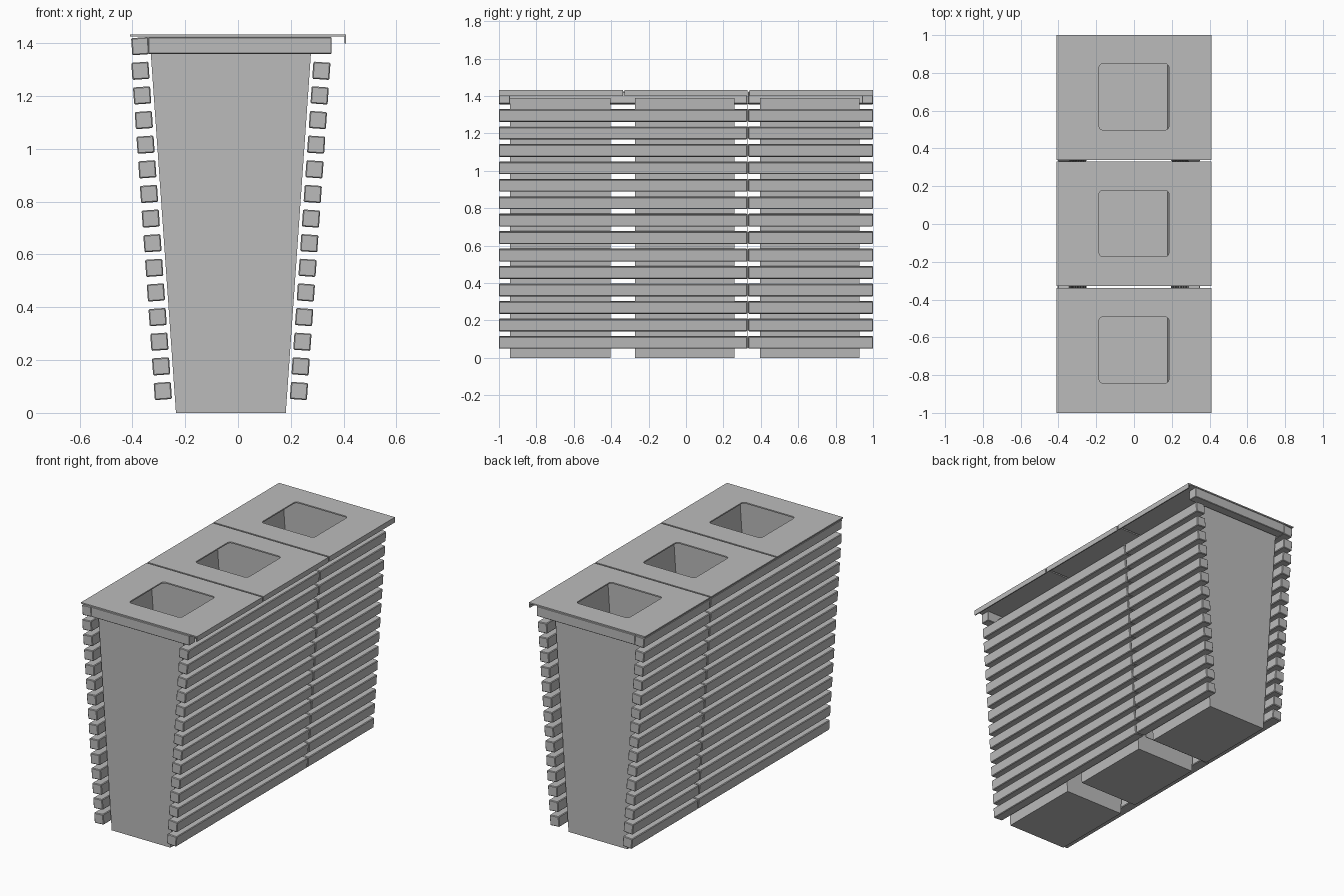
import bpy, bmesh, math
from mathutils import Vector, Matrix

cube = bpy.data.objects.get("Cube")
if cube:
    bpy.data.objects.remove(cube, do_unlink=True)

GREY = 0.5
mat = bpy.data.materials.new("light_grey")
mat.use_nodes = True
mat.diffuse_color = (GREY, GREY, GREY, 1)
mat.node_tree.nodes["Principled BSDF"].inputs["Base Color"].default_value = (GREY, GREY, GREY, 1)

MID = -0.027                    # centre line of bins and cladding
LEAN = 0.07                     # outward slope of the sides
TOP = 1.425                     # underside of the lids


def finish(name, bm):
    bmesh.ops.recalc_face_normals(bm, faces=bm.faces)
    me = bpy.data.meshes.new(name)
    bm.to_mesh(me)
    bm.free()
    ob = bpy.data.objects.new(name, me)
    bpy.context.collection.objects.link(ob)
    me.materials.append(mat)
    return ob


def box(name, lo, hi, tilt=0, bevel=0):
    lo, hi = Vector(lo), Vector(hi)
    bm = bmesh.new()
    bmesh.ops.create_cube(bm, size=1)
    bmesh.ops.scale(bm, vec=hi - lo, verts=bm.verts)
    ob = finish(name, bm)
    ob.location = (lo + hi) / 2
    ob.rotation_euler.y = tilt
    if bevel:
        mod = ob.modifiers.new("soft_edges", 'BEVEL')
        mod.width, mod.segments = bevel, 1
    return ob


def half_width(z):
    return 0.208 + LEAN * z


def tapered(name, y0, y1, z0, z1, open_top):
    """Trapezoid section, straight along y."""
    bm = bmesh.new()
    section = [(MID + s * half_width(z), z) for s, z in ((-1, z0), (1, z0), (1, z1), (-1, z1))]
    rings = [[bm.verts.new((x, y, z)) for x, z in section] for y in (y0, y1)]
    for ring in rings:
        bm.faces.new(ring)
    for i in range(4):
        if open_top and i == 2:
            continue
        j = (i + 1) % 4
        bm.faces.new((rings[0][i], rings[0][j], rings[1][j], rings[1][i]))
    return finish(name, bm)


def rounded_loop(cx, cy, w, h, r, steps):
    pts = []
    for k, (sx, sy) in enumerate(((1, 1), (-1, 1), (-1, -1), (1, -1))):
        for s in range(steps + 1):
            a = (k + s / steps) * math.pi / 2
            pts.append((cx + sx * (w / 2 - r) + r * math.cos(a),
                        cy + sy * (h / 2 - r) + r * math.sin(a)))
    return pts


def lid(name, y0, y1, hole_y):
    """Thin sheet with a rounded opening."""
    bm = bmesh.new()
    outer = [(-0.41, y0), (0.41, y0), (0.41, y1), (-0.41, y1)]
    edges = []
    for loop in (outer, rounded_loop(0, hole_y, 0.37, 0.35, 0.02, 4)):
        vs = [bm.verts.new((x, y, TOP + 0.008)) for x, y in loop]
        edges += [bm.edges.new((vs[i - 1], vs[i])) for i in range(len(vs))]
    bmesh.ops.triangle_fill(bm, edges=edges, use_beauty=True)
    for f in bm.faces:
        f.normal_update()
        if f.normal.z < 0:
            f.normal_flip()
    result = bmesh.ops.extrude_face_region(bm, geom=bm.faces[:])
    new = [g for g in result["geom"] if isinstance(g, bmesh.types.BMVert)]
    bmesh.ops.translate(bm, verts=new, vec=(0, 0, -0.008))
    return finish(name, bm)


# Three open bins, each with a lid and a folded front lip
bins = [("front", -0.94, -0.405, -1, -0.338, -0.667),
        ("middle", -0.272, 0.26, -0.328, 0.33, 0.003),
        ("back", 0.395, 0.928, 0.34, 1, 0.673)]
for tag, b0, b1, l0, l1, hole in bins:
    shell = tapered(tag + "_bin", b0, b1, 0, 1.39, True)
    wall = shell.modifiers.new("wall", 'SOLIDIFY')
    wall.thickness, wall.offset = 0.005, -1
    lid(tag + "_lid", l0, l1, hole)
    box(tag + "_lid_lip", (0.403, l0, 1.4), (0.41, l1, TOP + 0.004))

# Leaning rows of slats, split at the last bin; the left row has one more
PITCH, SIZE = 0.0933, 0.065
for side, label, count in ((-1, "left", 15), (1, "right", 14)):
    for i in range(count):
        z = 0.083 + PITCH * i
        x = MID + side * (0.252 + LEAN * z)
        if i == 14:
            x += 0.006
        for part, y0, y1 in (("long", -1, 0.328), ("short", 0.332, 1)):
            box(f"{label}_{part}_slat_{i + 1}",
                (x - SIZE / 2, y0, z - SIZE / 2), (x + SIZE / 2, y1, z + SIZE / 2),
                tilt=side * math.atan(LEAN), bevel=0.004)

# Cross beams under the lids at both ends, and the thin divider sheet
for label, y0 in (("front", -1), ("back", 0.94)):
    box(label + "_beam", (-0.34, y0, 1.36), (0.355, y0 + 0.06, TOP - 0.001), bevel=0.003)
tapered("divider_sheet", 0.328, 0.332, 0.05, 1.36, False)
